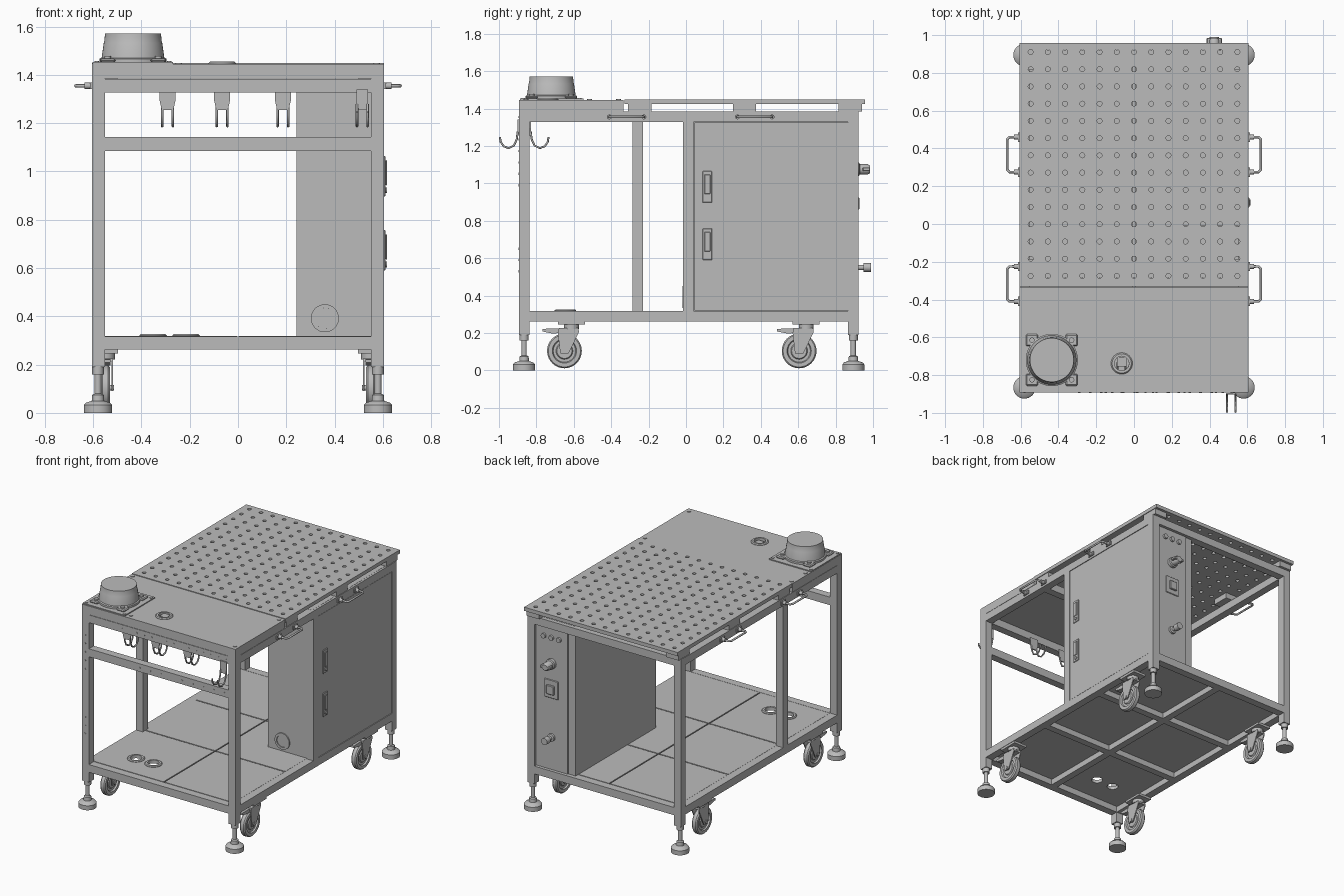
import bpy, bmesh, math
from mathutils import Vector, Matrix

if "Cube" in bpy.data.objects:
    bpy.data.objects.remove(bpy.data.objects["Cube"], do_unlink=True)

steel = bpy.data.materials.new("steel grey")
steel.use_nodes = True
steel.diffuse_color = (0.5, 0.5, 0.5, 1)
steel.node_tree.nodes["Principled BSDF"].inputs["Base Color"].default_value = (0.5, 0.5, 0.5, 1)


def finish(name, bm, smooth=False):
    bmesh.ops.recalc_face_normals(bm, faces=bm.faces)
    mesh = bpy.data.meshes.new(name)
    bm.to_mesh(mesh)
    bm.free()
    ob = bpy.data.objects.new(name, mesh)
    bpy.context.collection.objects.link(ob)
    mesh.materials.append(steel)
    if smooth:
        bpy.ops.object.select_all(action='DESELECT')
        ob.select_set(True)
        bpy.context.view_layer.objects.active = ob
        bpy.ops.object.shade_smooth_by_angle(angle=math.radians(35))
    return ob


def box(name, x, y, z, bevel=0.0):
    bm = bmesh.new()
    bmesh.ops.create_cube(bm, size=1)
    for v in bm.verts:
        v.co = [r[0] if c < 0 else r[1] for c, r in zip(v.co, (x, y, z))]
    if bevel:
        bmesh.ops.bevel(bm, geom=bm.edges[:], offset=bevel, segments=1, affect='EDGES')
    return finish(name, bm)


def lathe(name, profile, at, axis='Z', steps=32):
    """Spin (radius, height) points about an axis through the point at."""
    bm = bmesh.new()
    pts = [bm.verts.new((r, 0, h)) for r, h in profile]
    edges = [bm.edges.new(p) for p in zip(pts, pts[1:])]
    bmesh.ops.spin(bm, geom=pts + edges, axis=(0, 0, 1), cent=(0, 0, 0),
                   angle=2 * math.pi, steps=steps)
    bmesh.ops.remove_doubles(bm, verts=bm.verts, dist=1e-5)
    turn = {'Z': Matrix(), 'X': Matrix.Rotation(math.pi / 2, 4, 'Y'),
            'Y': Matrix.Rotation(-math.pi / 2, 4, 'X')}[axis]
    bmesh.ops.transform(bm, matrix=Matrix.Translation(at) @ turn, verts=bm.verts)
    return finish(name, bm, True)


def disc(name, at, r, h, axis='Z', steps=24):
    return lathe(name, [(0, 0), (r, 0), (r, h), (0, h)], at, axis, steps)


def ring(name, at, outer, inner, h, axis='Z'):
    return lathe(name, [(inner, 0), (outer, 0), (outer, h * .6), (outer - .006, h),
                        (inner, h), (inner, 0)], at, axis)


def prism(name, pts, axis, lo, hi):
    """Extrude a flat outline along x or y."""
    bm = bmesh.new()
    def place(p, d):
        return (d, *p) if axis == 'X' else (p[0], d, p[1])
    face = bm.faces.new([bm.verts.new(place(p, lo)) for p in pts])
    new = bmesh.ops.extrude_face_region(bm, geom=[face])["geom"]
    shift = Vector((hi - lo, 0, 0) if axis == 'X' else (0, hi - lo, 0))
    bmesh.ops.translate(bm, vec=shift, verts=[v for v in new if isinstance(v, bmesh.types.BMVert)])
    return finish(name, bm)


def tube(name, pts, r):
    curve = bpy.data.curves.new(name, 'CURVE')
    curve.dimensions = '3D'
    curve.bevel_depth, curve.bevel_resolution, curve.use_fill_caps = r, 2, True
    s = curve.splines.new('POLY')
    s.points.add(len(pts) - 1)
    for p, co in zip(s.points, pts):
        p.co = (*co, 1)
    curve.materials.append(steel)
    ob = bpy.data.objects.new(name, curve)
    bpy.context.collection.objects.link(ob)


def cut_hole(ob, x, y, z, r):
    cutter = disc("hole_cutter", (x, y, z - .1), r, .2)
    cutter.hide_render = True
    cutter.hide_set(True)
    cutter.display_type = 'WIRE'
    mod = ob.modifiers.new("hole", 'BOOLEAN')
    mod.object, mod.solver = cutter, 'EXACT'


X, T = 0.605, 0.055          # half width and tube size of the frame
F, B = -0.893, 0.922         # front and back of the frame

# Frame: legs, top, middle and bottom rails
for s, side in ((1, "left"), (-1, "right")):
    xs = sorted((s * X, s * (X - T)))
    for y0, end in ((F, "front"), (B - T, "back")):
        box(f"{end}_{side}_leg", xs, (y0, y0 + T), (.19, 1.385))
        foot = (s * .58, y0 + T / 2, 0)
        lathe(f"{end}_{side}_foot", [(0, 0), (.059, 0), (.059, .032), (.05, .042), (.026, .05),
              (.024, .075), (.014, .08), (.014, .16), (.024, .16), (.024, .192), (0, .192)], foot)
    for z0, tag in ((.262, "bottom"), (1.328, "top")):
        box(f"{tag}_{side}_rail", xs, (F + T, B - T), (z0, z0 + T))
for y0, end in ((F, "front"), (B - T, "back")):
    for z0, tag in ((.262, "bottom"), (1.328, "top")):
        box(f"{tag}_{end}_rail", (T - X, X - T), (y0, y0 + T), (z0, z0 + T))
box("front_middle_rail", (T - X, X - T), (F, F + T), (1.085, 1.142))
box("right_middle_post", (-X, T - X), (-.285, -.23), (.317, 1.328))
box("cabinet_post", (X - T, X), (-.015, .04), (.317, 1.328))
box("upper_cross_rail", (T - X, X - T), (-.285, -.23), (1.328, 1.383))

# Lower tray: cross rails with six panels
box("tray_long_rail", (-.025, .025), (F + T, B - T), (.262, .303))
rows = (F + T, -.257, .31, B - T)
for y in rows[1:3]:
    box("tray_cross_rail", (T - X, X - T), (y - .025, y + .025), (.262, .3025))
for y0, y1 in zip(rows, rows[1:]):
    for x0, x1 in ((T - X, -.004), (.004, X - T)):
        panel = box("tray_panel", (x0, x1), (y0 + .004, y1 - .004), (.303, .318))
        if x0 < 0 and y0 == rows[0]:
            for x in (-.352, -.215):
                cut_hole(panel, x, -.645, .31, .038)
                ring("tray_grommet", (x, -.645, .314), .057, .038, .012)

# Cabinet with side door, latches and front port
box("cabinet_body", (.243, .59), (-.008, .895), (.318, 1.384))
box("cabinet_door", (.59, .603), (.045, .865), (.32, 1.325))
box("cabinet_back_panel", (.3, .549), (.895, .905), (.32, 1.325))
for z in (.59, .897):
    box("latch_plate", (.603, .611), (.088, .14), (z, z + .168), .003)
    box("latch_lever", (.611, .618), (.098, .13), (z + .045, z + .15), .003)
    disc("latch_lock", (.611, .114, z + .025), .012, .006, 'X')
ring("cabinet_port", (.36, -.02, .392), .058, .042, .013, 'Y')
disc("cabinet_port_cap", (.36, -.014, .392), .042, .006, 'Y')

# Controls on the cabinet back
for x in (.365, .425, .485):
    disc("push_button", (x, .905, 1.26), .017, .014, 'Y')
lathe("switch_knob", [(0, 0), (.036, 0), (.036, .02), (.028, .024), (.028, .065), (.02, .08),
                      (0, .08)], (.425, .905, 1.075), 'Y')
box("switch_grip", (.385, .465), (.945, .985), (1.065, 1.085), .004)
box("socket_plate", (.37, .48), (.905, .913), (.83, .96), .003)
box("socket_cover", (.395, .455), (.913, .928), (.86, .925), .004)
lathe("air_coupling", [(0, 0), (.027, 0), (.027, .015), (.014, .018), (.014, .045), (.024, .045),
                       (.024, .085), (0, .085)], (.425, .905, .55), 'Y')

# Perforated worktop: each cell is a square around a round hole
cols, lines, pitch, n = 13, 14, .0912, 16
xs = [-X] + [(i - cols / 2) * pitch for i in range(1, cols)] + [X]
ys = [-.33] + [-.275 + (j - .5) * pitch for j in range(1, lines)] + [.958]
bm = bmesh.new()
for i in range(cols):
    for j in range(lines):
        cx, cy = (i - (cols - 1) / 2) * pitch, -.275 + j * pitch
        inner, outer = [], []
        for k in range(n):
            a = 2 * math.pi * k / n
            c, d = math.cos(a), math.sin(a)
            m = max(abs(c), abs(d))
            inner.append(bm.verts.new((cx + .013 * c, cy + .013 * d, 1.449)))
            outer.append(bm.verts.new((xs[i] + (c / m + 1) / 2 * (xs[i + 1] - xs[i]),
                                       ys[j] + (d / m + 1) / 2 * (ys[j + 1] - ys[j]), 1.449)))
        for k in range(n):
            q = (k + 1) % n
            bm.faces.new((inner[k], outer[k], outer[q], inner[q]))
bmesh.ops.remove_doubles(bm, verts=bm.verts, dist=1e-4)
new = bmesh.ops.extrude_face_region(bm, geom=bm.faces[:])["geom"]
bmesh.ops.translate(bm, vec=(0, 0, -.026), verts=[v for v in new if isinstance(v, bmesh.types.BMVert)])
finish("worktop", bm)
for s in (1, -1):
    for y0 in (-.31, .25, .815):
        box("worktop_spacer", sorted((s * .5, s * .6)), (y0, y0 + .125), (1.383, 1.423))

# Front shelf with cable grommet and screws
shelf = box("front_shelf", (-X, X), (F, -.333), (1.385, 1.446))
cut_hole(shelf, -.065, -.738, 1.42, .038)
ring("shelf_grommet", (-.065, -.738, 1.44), .057, .038, .015)
box("grommet_flap", (-.09, -.04), (-.755, -.705), (1.44, 1.447))
for x, y in ((-.58, -.36), (.575, -.36), (.575, -.855), (-.245, -.855), (-.58, -.515)):
    disc("shelf_screw", (x, y, 1.446), .013, .004)

# Round hood on a square plate
hx, hy = -.435, -.72
box("hood_plate", (hx - .168, hx + .165), (hy - .168, hy + .172), (1.446, 1.453))
lathe("hood", [(0, 0), (.138, 0), (.138, .014), (.13, .018), (.121, .08), (.119, .085),
               (.116, .118), (0, .118)], (hx, hy, 1.453), steps=48)
for sx in (1, -1):
    for sy in (1, -1):
        c = Vector((hx + sx * .105, hy + sy * .105))
        box("hood_lug", (c.x - .032, c.x + .032), (c.y - .032, c.y + .032), (1.453, 1.468), .006)
        disc("hood_bolt", (c.x, c.y, 1.468), .014, .01)
        disc("plate_screw", (hx + sx * .15, hy + sy * .15, 1.453), .01, .004)

# Side handles
for s in (1, -1):
    for y0, y1 in ((-.41, -.225), (.275, .46)):
        h = .672 * s
        tube("side_handle", [(s * X, y0, 1.355), (h - s * .012, y0, 1.355), (h, y0 + .012, 1.355),
             (h, y1 - .012, 1.355), (h - s * .012, y1, 1.355), (s * X, y1, 1.355)], .007)
        for y in (y0, y1):
            base = X if s > 0 else -X - .03
            disc("handle_base", (base, y, 1.355), .013, .03, 'X')
            box("handle_flange", sorted((s * X, s * (X + .008))), (y - .025, y + .025), (1.342, 1.368))

# Double hooks: three behind the front rail, one in front
for x, d in ((-.292, 1), (-.066, 1), (.186, 1), (.515, -1)):
    ym = -.865
    y0, y1 = sorted((ym + d * .029, ym + d * .037))
    w = .033 if d > 0 else .024
    prism("hook_plate", [(x - w, 1.34), (x + w, 1.34), (x + w, 1.295), (x + .024, 1.255),
                         (x - .024, 1.255), (x - w, 1.295)], 'Y', y0, y1)
    for px in (x - .022, x + .022):
        tube("hook_prong", [(px, ym + d * a, z) for a, z in (
            (.034, 1.28), (.04, 1.235), (.055, 1.202), (.083, 1.188), (.11, 1.198),
            (.126, 1.222), (.13, 1.247))], .0055)

# Fixing dots on the front rails and leg
dots = [(-.29 + i * .0585, 1.355) for i in range(15)] + [(-.15 + i * .0835, 1.112) for i in range(9)]
dots += [(-.58, .53 + i * .06) for i in range(3)] + [(-.58, .99 + i * .061) for i in range(5)]
for x, z in dots:
    disc("fixing_dot", (x, F - .002, z), .006, .002, 'Y', 10)

# Braked swivel casters
for x in (.55, -.55):
    for y in (-.65, .605):
        box("caster_plate", (x - .052, x + .052), (y - .035, y + .11), (.246, .262))
        disc("caster_swivel", (x, y + .038, .222), .04, .025)
        lathe("caster_wheel", [(0, -.016), (.04, -.016), (.045, -.01), (.06, -.01), (.065, -.02),
              (.086, -.02), (.093, -.012), (.093, .012), (.086, .02), (.065, .02), (.06, .01),
              (.045, .01), (.04, .016), (0, .016)], (x, y, .104), 'X')
        disc("caster_axle", (x - .037, y, .104), .012, .074, 'X')
        for lo, hi in ((x - .032, x - .025), (x + .025, x + .032)):
            prism("caster_fork", [(y - .022, .09), (y + .022, .09), (y + .078, .205), (y + .075, .224),
                                  (y - .03, .224), (y - .035, .2)], 'X', lo, hi)
        box("fork_bridge", (x - .032, x + .032), (y - .03, y + .075), (.212, .226))
        prism("brake_lever", [(y - .03, .224), (y - .118, .222), (y - .118, .208), (y - .06, .196),
                              (y - .03, .2)], 'X', x - .022, x + .022)
